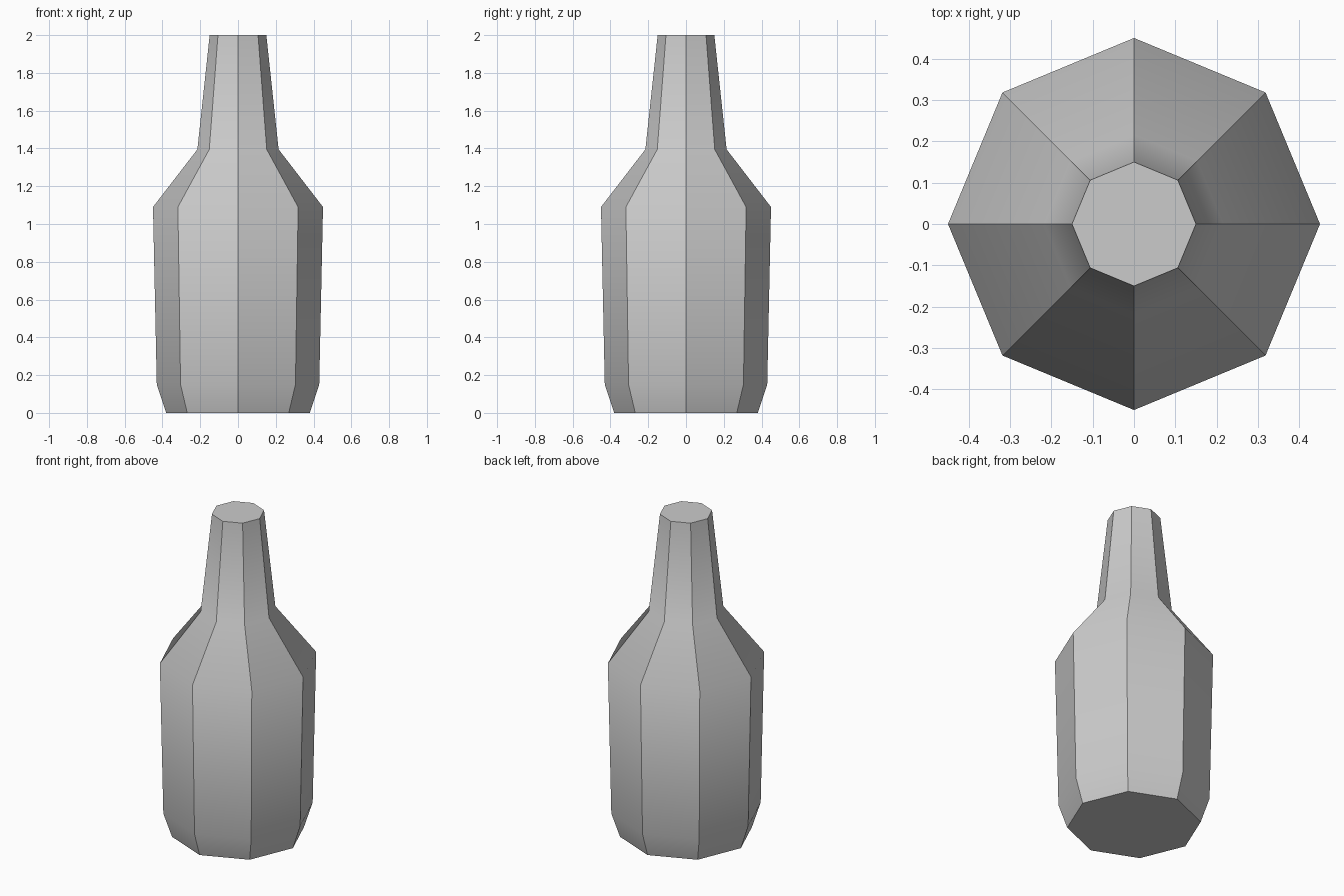
import bpy, bmesh, math

if "Cube" in bpy.data.objects:
    bpy.data.objects.remove(bpy.data.objects["Cube"])

SIDES = 8
# Bottle profile: (radius, height) from base to mouth
PROFILE = [(0.38, 0.0), (0.43, 0.15), (0.45, 1.09), (0.215, 1.395), (0.15, 2.0)]

bm = bmesh.new()
rings = []
for r, z in PROFILE:
    rings.append([bm.verts.new((r * math.cos(math.tau * i / SIDES),
                                r * math.sin(math.tau * i / SIDES), z))
                  for i in range(SIDES)])

# Side walls
for low, high in zip(rings, rings[1:]):
    for i in range(SIDES):
        j = (i + 1) % SIDES
        bm.faces.new((low[i], low[j], high[j], high[i]))

# Base and mouth caps
caps = [bm.faces.new(rings[0][::-1]), bm.faces.new(rings[-1])]

# Smooth along the height, crisp on the eight corners and the cap rims
for f in bm.faces:
    f.smooth = True
for e in bm.edges:
    vertical = abs(e.verts[0].co.z - e.verts[1].co.z) > 0.01
    rim = any(f in caps for f in e.link_faces)
    e.smooth = not (vertical or rim)

mesh = bpy.data.meshes.new("bottle")
bm.to_mesh(mesh)
bm.free()
bpy.context.collection.objects.link(bpy.data.objects.new("bottle", mesh))
